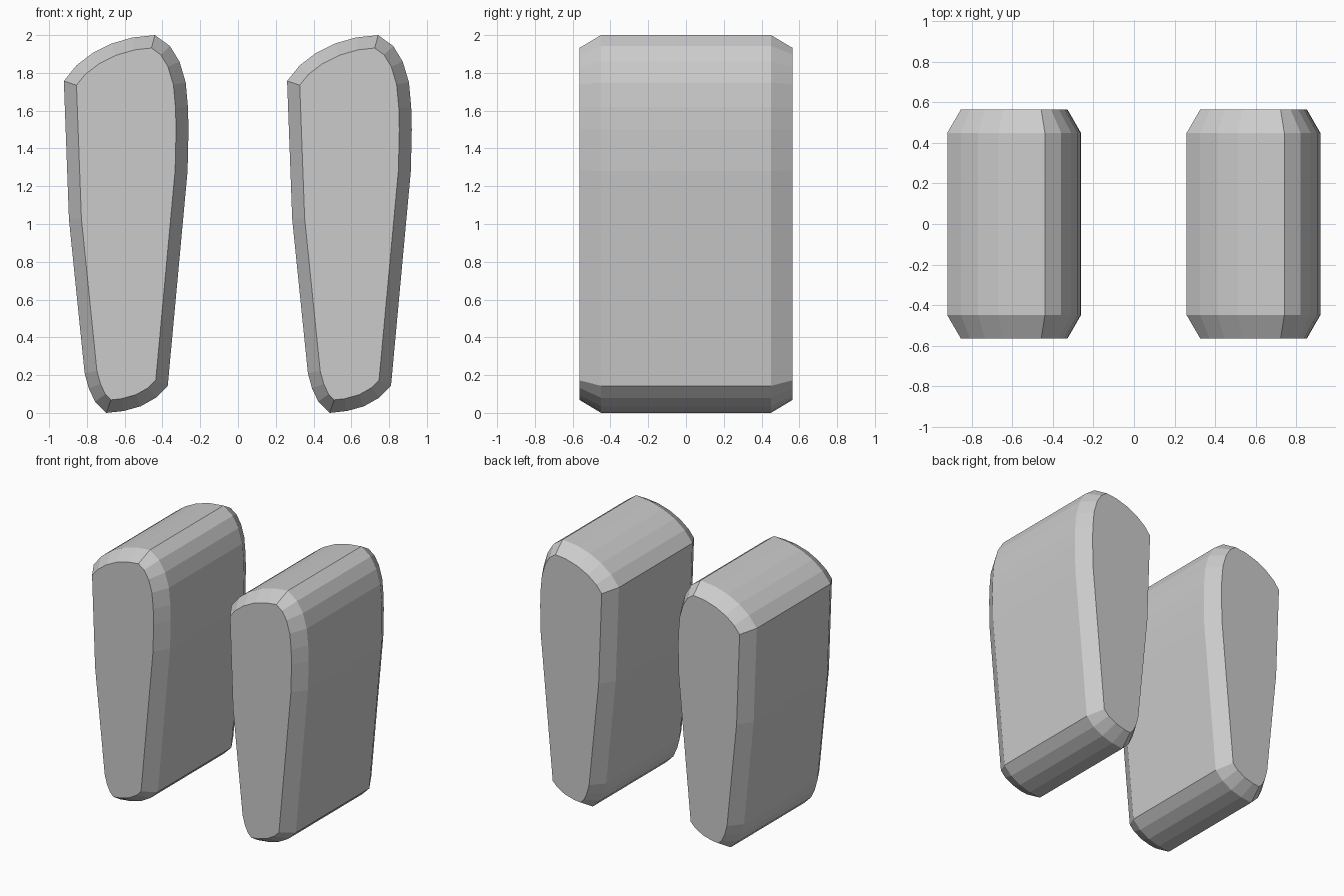
import bpy, bmesh
from mathutils import Vector

if "Cube" in bpy.data.objects:
    bpy.data.objects.remove(bpy.data.objects["Cube"])

# Side outline in x/z, clockwise from the upper left corner (left block)
OUTLINE = [Vector(p) for p in [
    (-0.922, 1.757), (-0.855, 1.84), (-0.77, 1.905), (-0.67, 1.955), (-0.56, 1.987),
    (-0.44, 2.0), (-0.36, 1.942), (-0.31, 1.86), (-0.277, 1.75), (-0.265, 1.62),
    (-0.262, 1.5), (-0.267, 1.28), (-0.372, 0.143), (-0.435, 0.08), (-0.515, 0.035),
    (-0.605, 0.01), (-0.697, 0.0), (-0.757, 0.06), (-0.79, 0.13), (-0.812, 0.21),
    (-0.895, 1.025)]]


def inset(points, d):
    """Mitred inward offset of a clockwise outline."""
    result = []
    for i, p in enumerate(points):
        a = (p - points[i - 1]).normalized()
        b = (points[(i + 1) % len(points)] - p).normalized()
        na, nb = Vector((a.y, -a.x)), Vector((b.y, -b.x))
        result.append(p + (na + nb) * d / (1 + na.dot(nb)))
    return result


def block(name, dx):
    bm = bmesh.new()
    inner = inset(OUTLINE, 0.066)
    # Chamfered extrusion: small cap, full section, full section, small cap
    rings = [[bm.verts.new((p.x + dx, y, p.y)) for p in pts]
             for pts, y in ((inner, -0.565), (OUTLINE, -0.45), (OUTLINE, 0.45), (inner, 0.565))]
    n = len(OUTLINE)
    for r, s in zip(rings, rings[1:]):
        for i in range(n):
            j = (i + 1) % n
            bm.faces.new((r[i], r[j], s[j], s[i]))
    bm.faces.new(rings[0])
    bm.faces.new(rings[-1])
    bmesh.ops.recalc_face_normals(bm, faces=bm.faces)
    mesh = bpy.data.meshes.new(name)
    bm.to_mesh(mesh)
    bm.free()
    bpy.context.collection.objects.link(bpy.data.objects.new(name, mesh))


# Two identical blocks side by side
block("left_block", 0)
block("right_block", 1.182)
